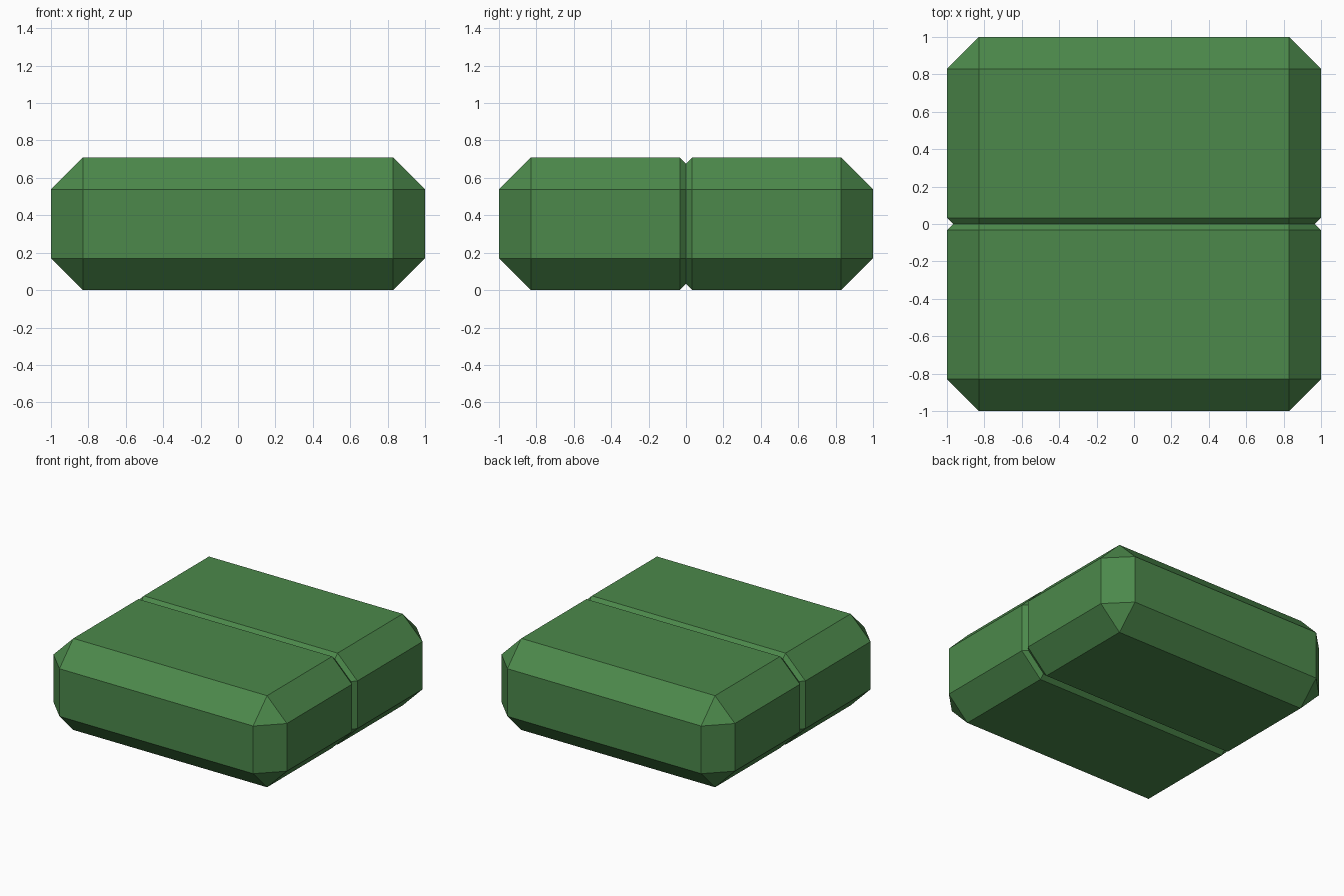
import bpy, bmesh

if "Cube" in bpy.data.objects:
    bpy.data.objects.remove(bpy.data.objects["Cube"])

HEIGHT = 0.709    # total height
CHAMFER = 0.17    # width of the cut edges
GROOVE = 0.033    # half width and depth of the centre groove

mat = bpy.data.materials.new("green")
mat.diffuse_color = (0.072, 0.25, 0.07, 1)
mat.use_nodes = True
mat.node_tree.nodes["Principled BSDF"].inputs["Base Color"].default_value = mat.diffuse_color

# Chamfered block
bm = bmesh.new()
bmesh.ops.create_cube(bm, size=2)
bmesh.ops.scale(bm, vec=(1, 1, HEIGHT / 2), verts=bm.verts)
bmesh.ops.bevel(bm, geom=bm.edges[:], offset=CHAMFER, offset_type='OFFSET',
                segments=1, profile=0.5, affect='EDGES')

# Three cuts around the middle, the centre one pulled in to a V groove
for y in (-GROOVE, 0, GROOVE):
    bmesh.ops.bisect_plane(bm, geom=bm.verts[:] + bm.edges[:] + bm.faces[:],
                           plane_co=(0, y, 0), plane_no=(0, 1, 0))
for v in bm.verts:
    if abs(v.co.y) < 1e-4:
        if abs(v.co.x) > 1 - 1e-3:
            v.co.x -= GROOVE if v.co.x > 0 else -GROOVE
        if abs(v.co.z) > HEIGHT / 2 - 1e-3:
            v.co.z -= GROOVE if v.co.z > 0 else -GROOVE

bmesh.ops.translate(bm, vec=(0, 0, HEIGHT / 2), verts=bm.verts)
bmesh.ops.recalc_face_normals(bm, faces=bm.faces)
mesh = bpy.data.meshes.new("grooved_block")
bm.to_mesh(mesh)
bm.free()
mesh.materials.append(mat)
block = bpy.data.objects.new("grooved_block", mesh)
bpy.context.collection.objects.link(block)
